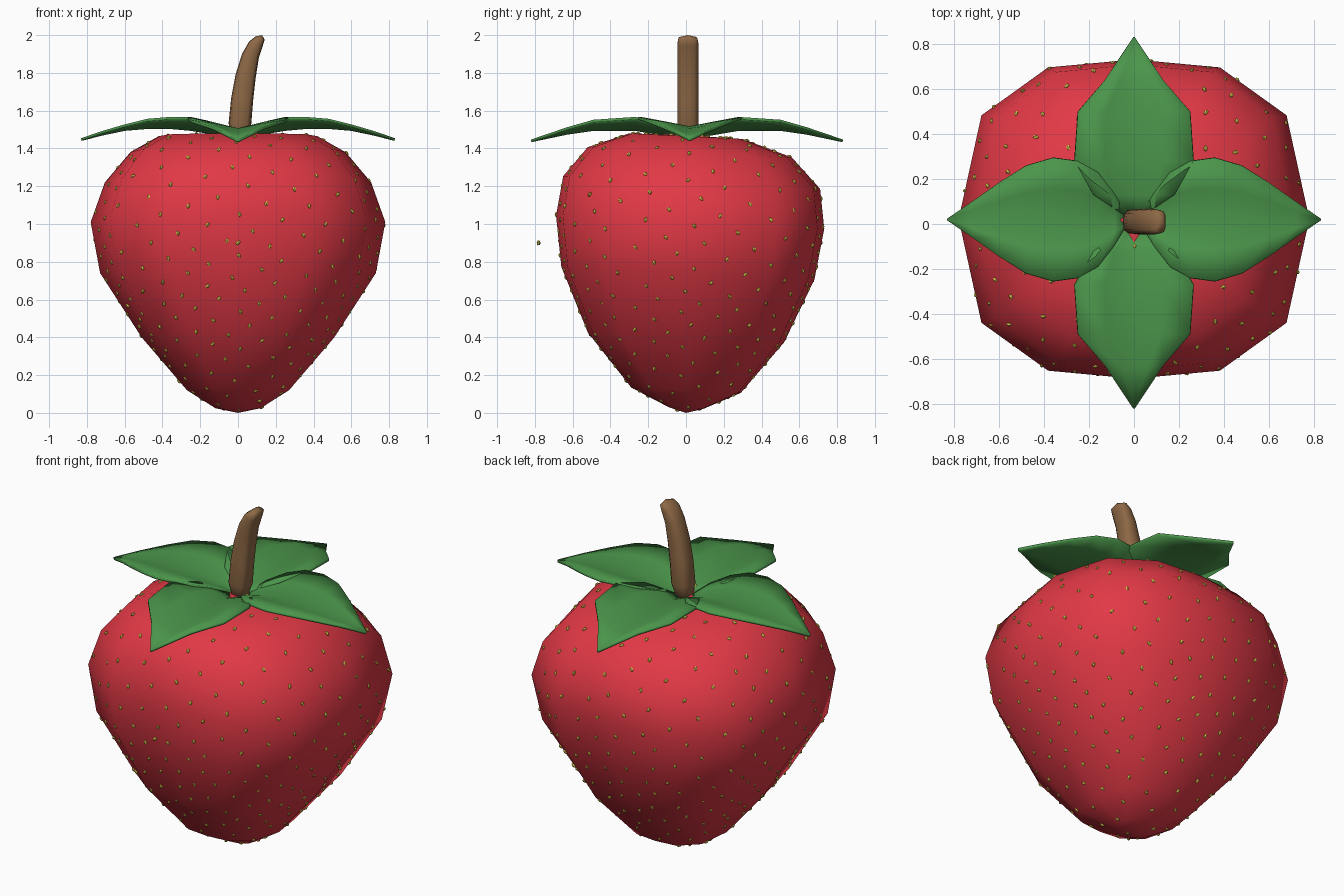
import bpy, math, random
from mathutils import Vector, Matrix
from mathutils.bvhtree import BVHTree
import bmesh

if "Cube" in bpy.data.objects:
    bpy.data.objects.remove(bpy.data.objects["Cube"])

random.seed(4)


def material(name, rgb):
    m = bpy.data.materials.new(name)
    m.diffuse_color = (*rgb, 1)
    m.use_nodes = True
    m.node_tree.nodes["Principled BSDF"].inputs["Base Color"].default_value = m.diffuse_color
    return m


red = material("red skin", (0.75, 0.04, 0.06))
green = material("leaf green", (0.07, 0.30, 0.07))
brown = material("stem brown", (0.27, 0.14, 0.06))
yellow = material("seed yellow", (0.75, 0.60, 0.08))


def add_object(name, verts, faces, mat, smooth=True):
    me = bpy.data.meshes.new(name)
    me.from_pydata(verts, [], faces)
    bm = bmesh.new()
    bm.from_mesh(me)
    bmesh.ops.recalc_face_normals(bm, faces=bm.faces)
    bm.to_mesh(me)
    bm.free()
    me.polygons.foreach_set("use_smooth", [smooth] * len(me.polygons))
    me.materials.append(mat)
    ob = bpy.data.objects.new(name, me)
    bpy.context.collection.objects.link(ob)
    return ob


def loft(rings, bottom, top):
    """Skin a stack of equal rings and close it with two end points."""
    n = len(rings[0])
    verts = [v for r in rings for v in r] + [bottom, top]
    faces = []
    for i in range(len(rings) - 1):
        for j in range(n):
            k = (j + 1) % n
            faces.append((i*n + j, i*n + k, (i+1)*n + k, (i+1)*n + j))
    b, t, last = len(verts) - 2, len(verts) - 1, (len(rings) - 1) * n
    for j in range(n):
        k = (j + 1) % n
        faces += [(b, k, j), (t, last + j, last + k)]
    return verts, faces


# Fruit: 12-sided squarish rings (z, half width x, half width y, centre y)
quarter = [(1, 0), (0.87, 0.65), (0.49, 0.95)]
section = (quarter + [(0, 1)] + [(-x, y) for x, y in quarter[:0:-1]] + [(-1, 0)]
           + [(-x, -y) for x, y in quarter[1:]] + [(0, -1)]
           + [(x, -y) for x, y in quarter[:0:-1]])
profile = [(0.025, 0.12, 0.09, 0), (0.12, 0.27, 0.29, 0), (0.40, 0.51, 0.52, 0),
           (0.74, 0.73, 0.67, 0.01), (1.01, 0.78, 0.71, 0.022),
           (1.22, 0.705, 0.68, 0.03), (1.38, 0.57, 0.54, 0.02), (1.465, 0.42, 0.30, 0)]
rings = [[(x*rx, cy + y*ry, z - 0.05*y*ry) for x, y in section]
         for z, rx, ry, cy in profile]
verts, faces = loft(rings, (0, 0, 0), (0, 0, 1.47))
fruit = add_object("fruit", verts, faces, red)

# Seeds: scattered over the whole skin by golden-angle rays
tree = BVHTree.FromPolygons([Vector(v) for v in verts], faces)
core = Vector((0, 0.01, 0.8))
bm = bmesh.new()


def add_seed(pos, normal, size):
    rot = normal.to_track_quat('Z', 'Y').to_matrix().to_4x4()
    spin = Matrix.Rotation(random.uniform(-0.8, 0.8), 4, 'Z')
    shape = Matrix.Diagonal((0.5*size, 0.8*size, 0.5*size, 1))
    bmesh.ops.create_icosphere(bm, subdivisions=1, radius=1,
                               matrix=Matrix.Translation(pos) @ rot @ spin @ shape)


count = 380
for i in range(count):
    h = 1 - 2 * (i + 0.5) / count
    a = i * 2.39996 + random.uniform(-0.04, 0.04)
    r = math.sqrt(1 - h*h)
    d = Vector((r*math.cos(a), r*math.sin(a), h))
    hit, nor, _, _ = tree.ray_cast(core + d*3, -d)
    if hit:
        add_seed(hit, (nor if nor.dot(d) > 0 else -nor), 0.019)
add_seed(Vector((0, -0.78, 0.9)), Vector((0, -1, 0)), 0.022)
me = bpy.data.meshes.new("seeds")
bm.to_mesh(me)
bm.free()
me.materials.append(yellow)
bpy.context.collection.objects.link(bpy.data.objects.new("seeds", me))

# Leaves: folded blades given by (distance, half width, midrib z, edge z)
smooth_blade = [(0.03, 0.02, 1.45, 1.46), (0.09, 0.12, 1.47, 1.51),
                (0.16, 0.21, 1.485, 1.54), (0.25, 0.26, 1.50, 1.56),
                (0.36, 0.275, 1.51, 1.56), (0.48, 0.24, 1.51, 1.55),
                (0.60, 0.165, 1.50, 1.52), (0.72, 0.08, 1.475, 1.485),
                (0.83, 0.004, 1.447, 1.447)]
coarse_blade = [(0.03, 0.03, 1.45, 1.46), (0.13, 0.18, 1.475, 1.53),
                (0.28, 0.265, 1.50, 1.56), (0.50, 0.25, 1.50, 1.545),
                (0.64, 0.13, 1.48, 1.505), (0.83, 0.004, 1.44, 1.44)]


def leaf(name, blade, angle, cy):
    c, s = math.cos(angle), math.sin(angle)
    pts, quads = [], []
    for d, w, zm, ze in blade:
        for side, z in ((-1, ze), (-0.5, zm*0.45 + ze*0.55), (0, zm),
                        (0.5, zm*0.45 + ze*0.55), (1, ze)):
            pts.append((d*c - side*w*s, d*s + side*w*c + cy, z))
    for i in range(len(blade) - 1):
        for j in range(4):
            a = i*5 + j
            quads.append((a, a + 5, a + 6, a + 1))
    ob = add_object(name, pts, quads, green)
    mod = ob.modifiers.new("thickness", 'SOLIDIFY')
    mod.thickness = 0.014
    mod.offset = 0
    bpy.context.view_layer.objects.active = ob
    ob.select_set(True)
    bpy.ops.object.shade_smooth_by_angle(angle=math.radians(35))
    ob.select_set(False)


leaf("leaf_right", smooth_blade, 0, 0.02)
leaf("leaf_left", smooth_blade, math.pi, 0.02)
leaf("leaf_back", coarse_blade, math.pi/2, 0)
leaf("leaf_front", coarse_blade, -math.pi/2, 0.01)

# Stem: curved tapering loft (centre x, z, half width x, half width y)
path = [(0.005, 1.45, 0.035, 0.04), (0.01, 1.53, 0.06, 0.056), (0.022, 1.66, 0.058, 0.056),
        (0.04, 1.78, 0.053, 0.056), (0.066, 1.89, 0.044, 0.056), (0.095, 1.955, 0.036, 0.056),
        (0.117, 1.985, 0.024, 0.05)]
rings = []
for cx, z, rx, ry in path:
    ring = []
    for i in range(12):
        a = math.tau * i / 12
        u, v = math.cos(a), math.sin(a)
        u, v = [math.copysign(abs(t)**0.65, t) for t in (u, v)]
        tilt = 0.35 * (z - 1.45) / 0.55
        ring.append((cx + u*rx, 0.01 + v*ry, z - u*rx*tilt))
    rings.append(ring)
verts, faces = loft(rings, (0.0, 0.01, 1.43), (0.127, 0.01, 2.0))
add_object("stem", verts, faces, brown)
